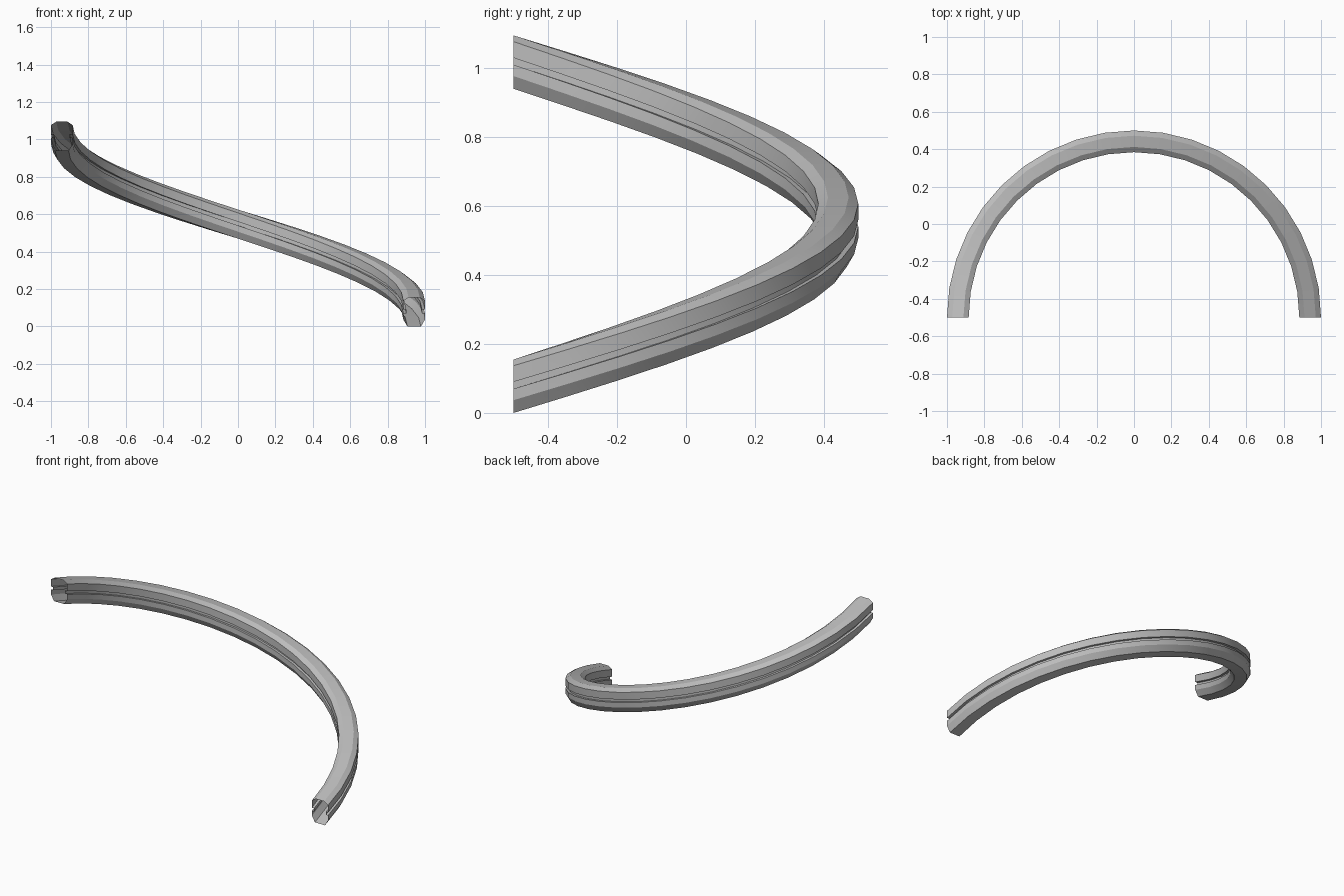
import bpy, bmesh, math

cube = bpy.data.objects.get("Cube")
if cube:
    bpy.data.objects.remove(cube, do_unlink=True)

SEGMENTS = 20
MID_RADIUS = 0.942
RISE = 0.94

# Right half of the rail cross-section: sideways offset, height
half = [(0.036, 0), (0.058, 0.037), (0.058, 0.07), (0.042, 0.07),
        (0.042, 0.09), (0.058, 0.09), (0.058, 0.137), (0.03, 0.155)]
profile = half + [(-x, z) for x, z in reversed(half)]

grey = bpy.data.materials.new("plain grey")
grey.use_nodes = True
colour = (0.5, 0.5, 0.5, 1)
grey.diffuse_color = colour
grey.node_tree.nodes["Principled BSDF"].inputs["Base Color"].default_value = colour

# Sweep the cross-section along a rising half turn, ends left open
bm = bmesh.new()
rings = []
for i in range(SEGMENTS + 1):
    t = i / SEGMENTS
    a = math.pi * t
    rings.append([bm.verts.new(((MID_RADIUS + x) * math.cos(a),
                                (MID_RADIUS + x) * math.sin(a) - 0.5,
                                z + RISE * t)) for x, z in profile])
n = len(profile)
for lower, upper in zip(rings, rings[1:]):
    for j in range(n):
        k = (j + 1) % n
        bm.faces.new((lower[j], lower[k], upper[k], upper[j]))
bmesh.ops.recalc_face_normals(bm, faces=bm.faces)

# Make sure the top of the rail faces up
top = max(bm.faces, key=lambda f: f.calc_center_median().z)
if top.normal.z < 0:
    bmesh.ops.reverse_faces(bm, faces=bm.faces)

mesh = bpy.data.meshes.new("curved_handrail")
bm.to_mesh(mesh)
bm.free()
mesh.materials.append(grey)
rail = bpy.data.objects.new("curved_handrail", mesh)
bpy.context.collection.objects.link(rail)

bpy.ops.object.select_all(action="DESELECT")
rail.select_set(True)
bpy.context.view_layer.objects.active = rail
bpy.ops.object.shade_smooth_by_angle(angle=math.radians(30))
